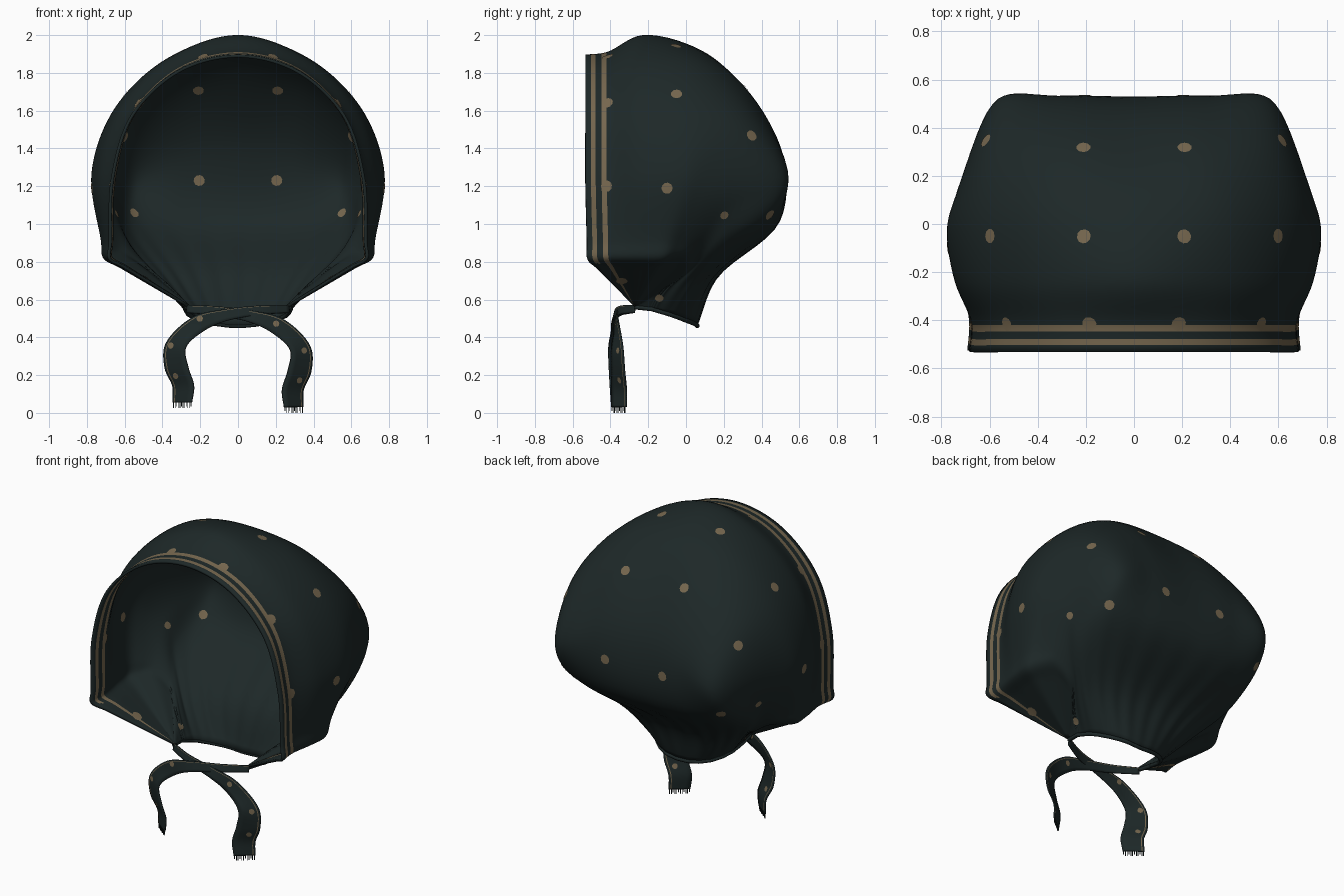
import bpy, bmesh, math
from mathutils import Vector
from mathutils.bvhtree import BVHTree

cube = bpy.data.objects.get("Cube")
if cube:
    bpy.data.objects.remove(cube, do_unlink=True)


def make_material(name, colour):
    mat = bpy.data.materials.new(name)
    mat.use_nodes = True
    rgba = (*colour, 1.0)
    mat.diffuse_color = rgba
    bsdf = mat.node_tree.nodes["Principled BSDF"]
    bsdf.inputs["Base Color"].default_value = rgba
    bsdf.inputs["Roughness"].default_value = 0.9
    return mat


CLOTH = make_material("dark green cloth", (0.0125, 0.021, 0.021))
GOLD = make_material("dull gold print", (0.18, 0.135, 0.077))


def add_object(name, bm, thickness=0.0, offset=0.0, smooth=True):
    mesh = bpy.data.meshes.new(name)
    bm.to_mesh(mesh)
    bm.free()
    mesh.materials.append(CLOTH)
    mesh.materials.append(GOLD)
    obj = bpy.data.objects.new(name, mesh)
    bpy.context.collection.objects.link(obj)
    if thickness:
        mod = obj.modifiers.new("thickness", 'SOLIDIFY')
        mod.thickness = thickness
        mod.offset = offset
    if smooth:
        bpy.ops.object.select_all(action='DESELECT')
        obj.select_set(True)
        bpy.context.view_layer.objects.active = obj
        bpy.ops.object.shade_smooth_by_angle(angle=math.radians(50))
    return obj


def spline(points, t):
    """Point on a centripetal curve through the points; t counts points."""
    i = min(int(t), len(points) - 2)
    f = t - i
    b, c = points[i], points[i + 1]
    a = points[i - 1] if i > 0 else b * 2 - c
    d = points[i + 2] if i + 2 < len(points) else c * 2 - b
    p, q, r = (max(math.sqrt((n - m).length), 0.001)
               for m, n in ((a, b), (b, c), (c, d)))
    start = ((b - a) / p - (c - a) / (p + q) + (c - b) / q) * q
    end = ((c - b) / q - (d - b) / (q + r) + (d - c) / r) * q
    return (b + start * f + ((c - b) * 3 - start * 2 - end) * f ** 2
            + ((b - c) * 2 + start + end) * f ** 3)


def mirror(p):
    return Vector((-p.x, p.y, p.z))


# Hood: arches hinged at the two tie corners, from hem to neck edge
CORNER = (0.27, -0.27, 0.56)
ARCHES = [
    [(.68, -.41, .82), (.665, -.42, 1.25), (.56, -.42, 1.59), (.31, -.42, 1.83), (0, -.42, 1.91)],
    [(.706, -.23, .82), (.742, -.24, 1.26), (.635, -.24, 1.6), (.37, -.24, 1.87), (0, -.23, 2)],
    [(.71, -.12, .82), (.775, -.01, 1.27), (.65, .04, 1.61), (.36, .06, 1.86), (0, .08, 1.92)],
    [(.67, -.06, .83), (.74, .11, 1.2), (.615, .31, 1.51), (.32, .31, 1.71), (0, .3, 1.73)],
    [(.61, .0, .83), (.67, .23, 1.1), (.565, .52, 1.23), (.3, .52, 1.34), (0, .5, 1.38)],
    [(.49, .0, .75), (.6, .2, .92), (.545, .44, 1.03), (.3, .49, 1.02), (0, .5, 1.02)],
    [(.35, -.13, .64), (.4, .02, .68), (.34, .11, .71), (.19, .15, .71), (0, .16, .71)],
    [(.28, -.18, .55), (.26, -.08, .52), (.2, 0, .49), (.11, .05, .47), (0, .06, .46)],
]
# The front edge is the hem line carried forward with a slight flare
HEM = 0.112
ARCHES.insert(0, [(x * 1.012, y - HEM, z * 0.993) for x, y, z in ARCHES[0]])


def full_arch(half):
    """Mirrored arch, pinched either side of the lower cheek corner."""
    low, middle, *rest = [Vector(p) for p in half]
    corner = Vector(CORNER)
    side = [corner, low.lerp(corner, 0.2), low, low.lerp(middle, 0.2), middle, *rest]
    return side + [mirror(p) for p in reversed(side[:-1])]


arches = [full_arch(a) for a in ARCHES]
COLUMNS = 126
STATIONS = [0, .26, .37, .49, .64, .77, .89] + [1 + k / 7 for k in range(50)]
FRONT_STRIPE, BACK_STRIPE = (1, 2), (5, 6)

bm = bmesh.new()
grid = []
for i in range(COLUMNS + 1):
    u = i / COLUMNS * (len(arches[0]) - 1)
    strand = [spline(a, u) for a in arches]
    grid.append([bm.verts.new(spline(strand, v)) for v in STATIONS])
for i in range(COLUMNS):
    for j in range(len(STATIONS) - 1):
        face = bm.faces.new((grid[i][j], grid[i][j + 1],
                             grid[i + 1][j + 1], grid[i + 1][j]))
        upper = face.calc_center_median().z > 0.79
        face.material_index = int(j in BACK_STRIPE or (upper and j in FRONT_STRIPE))

# Soft gathers fanning up from the neck
bm.normal_update()
for i, strand in enumerate(grid):
    for v, vert in zip(STATIONS, strand):
        fade = max(0, 1 - abs(v - 7.1) / 1.2) * math.sin(math.pi * i / COLUMNS)
        vert.co += vert.normal * 0.004 * fade * math.sin(i * 1.05)
neck_line = [strand[-1].co.copy() for strand in grid]
bmesh.ops.remove_doubles(bm, verts=bm.verts, dist=0.0005)
bm.normal_update()
hood_tree = BVHTree.FromBMesh(bm)
SHELL = 0.016
add_object("hood", bm, SHELL, -1)


# Printed spots: thin discs lying on both faces of the cloth
def add_spot(bm, tree, position, radius, levels):
    point, normal, _, _ = tree.find_nearest(Vector(position))
    side = normal.orthogonal().normalized()
    up = normal.cross(side)
    for level, flip in levels:
        ring = []
        for k in range(10):
            a = flip * math.tau * k / 10
            target = point + (side * math.cos(a) + up * math.sin(a)) * radius
            near, n, _, _ = tree.find_nearest(target)
            ring.append(bm.verts.new(near + n * level))
        centre = bm.verts.new(point + normal * level)
        for k in range(10):
            face = bm.faces.new((centre, ring[k], ring[(k + 1) % 10]))
            face.material_index = 1


SPOTS = [(.21, .33, 1.73), (.21, -.05, 1.95), (.6, -.05, 1.69), (.205, .52, 1.23),
         (.62, .35, 1.47), (.77, -.1, 1.19), (.55, .43, 1.06)]
SMALL_SPOTS = [(.65, .2, 1.05), (.31, -.14, .62)]
HEM_SPOTS = [(.19, -.42, 1.9), (.54, -.42, 1.65), (.67, -.42, 1.2), (.5, -.34, .69)]
bm = bmesh.new()
for spots, radius in ((SPOTS, 0.03), (SMALL_SPOTS, 0.023), (HEM_SPOTS, 0.031)):
    for x, y, z in spots:
        for s in (1, -1):
            add_spot(bm, hood_tree, (s * x, y, z), radius,
                     ((0.003, 1), (-SHELL - 0.003, -1)))
add_object("hood_spots", bm)

# Binding around the neck edge
curve = bpy.data.curves.new("neck_binding", 'CURVE')
curve.dimensions = '3D'
curve.bevel_depth = 0.012
curve.bevel_resolution = 2
curve.use_fill_caps = True
line = curve.splines.new('POLY')
line.points.add(len(neck_line) - 1)
for p, co in zip(line.points, neck_line):
    p.co = (*co, 1)
curve.materials.append(CLOTH)
bpy.context.collection.objects.link(bpy.data.objects.new("neck_binding", curve))

# Ties: centre point followed by half-width direction
TIE = [Vector(p) for p in (
    (-.27, -.27, .55, 0, .005, .02), (-.12, -.34, .54, 0, .008, .024),
    (.07, -.37, .51, .008, .008, .03), (.21, -.37, .46, .03, .01, .036),
    (.33, -.365, .34, .052, .03, .012), (.325, -.36, .22, .062, .035, 0),
    (.29, -.355, .12, .056, .04, 0), (.295, -.355, .03, .05, .04, 0))]
ACROSS = (-1, -.5, 0, .5, .74, .82, 1)
STRIPE_STRIP = 4
STEPS = 56


def build_tie(name, s, lift, forward):
    bm = bmesh.new()
    rows = []
    for i in range(STEPS + 1):
        t = i / STEPS
        p = spline(TIE, t * (len(TIE) - 1))
        centre = Vector((p[0], p[1] - forward * math.sin(math.pi * t), p[2] + lift * t))
        half = Vector(p[3:])
        rows.append([bm.verts.new(centre + half * w) for w in ACROSS])
    for a, b in zip(rows, rows[1:]):
        for k in range(len(ACROSS) - 1):
            face = bm.faces.new((a[k], a[k + 1], b[k + 1], b[k]))
            face.material_index = int(k == STRIPE_STRIP)
    left, right = rows[-1][0].co.copy(), rows[-1][-1].co.copy()
    for v in bm.verts:
        v.co.x *= s
    if s < 0:
        bmesh.ops.reverse_faces(bm, faces=bm.faces)
    bm.normal_update()
    tree = BVHTree.FromBMesh(bm)
    add_object(name, bm, 0.008, 0)

    spots = bmesh.new()
    for x, z in ((.35, .33), (.33, .17), (.2, .47)):
        add_spot(spots, tree, (s * x, -.36, z + lift), 0.017,
                 ((0.006, 1), (-0.006, -1)))
    add_object(name + "_spots", spots)

    # Frayed end threads
    fringe = bmesh.new()
    for k in range(12):
        root = left.lerp(right, (k + 0.5) / 12)
        root.x *= s
        length = 0.03 if k % 3 else 0.02
        thread = bmesh.ops.create_cube(fringe, size=1)["verts"]
        for v in thread:
            v.co = root + Vector((v.co.x * 0.004, v.co.y * 0.004,
                                  (v.co.z - 0.5) * length))
    add_object(name + "_fringe", fringe, smooth=False)


build_tie("left_tie", 1, 0.0, 0.0)
build_tie("right_tie", -1, 0.025, 0.014)
